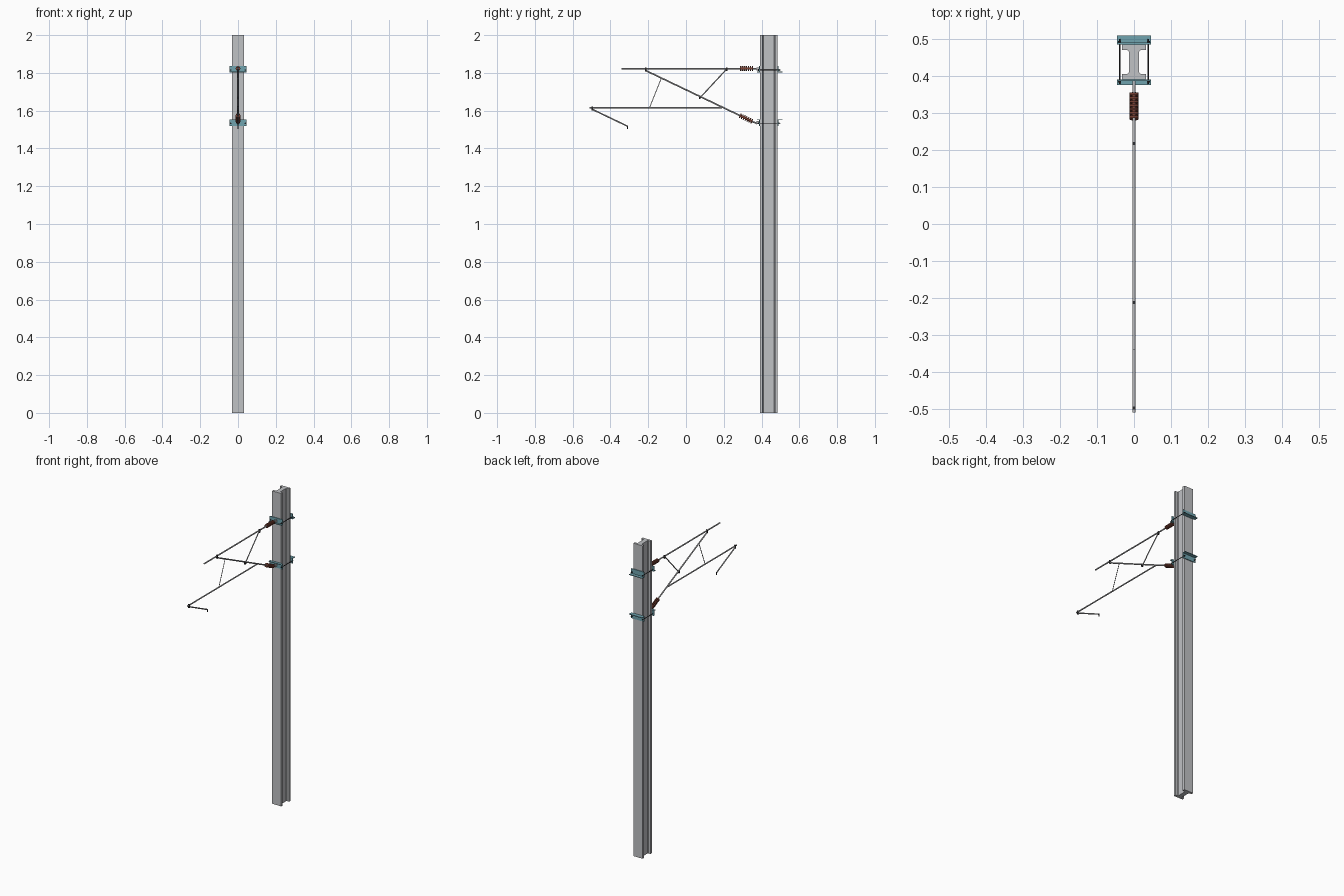
import bpy, bmesh, math
from mathutils import Vector

if "Cube" in bpy.data.objects:
    bpy.data.objects.remove(bpy.data.objects["Cube"])


def mat(name, r, g, b):
    m = bpy.data.materials.new(name)
    m.diffuse_color = (r, g, b, 1)
    m.use_nodes = True
    m.node_tree.nodes["Principled BSDF"].inputs["Base Color"].default_value = m.diffuse_color
    return m


STEEL = mat("galvanised_steel", 0.53, 0.54, 0.56)
TUBE = mat("tube_grey", 0.50, 0.50, 0.51)
TEAL = mat("bracket_teal", 0.16, 0.37, 0.43)
BROWN = mat("insulator_brown", 0.20, 0.055, 0.035)
BLACK = mat("dark_fitting", 0.025, 0.025, 0.027)


def finish(name, bm, m, smooth=False):
    bmesh.ops.recalc_face_normals(bm, faces=bm.faces)
    me = bpy.data.meshes.new(name)
    bm.to_mesh(me)
    bm.free()
    me.materials.append(m)
    ob = bpy.data.objects.new(name, me)
    bpy.context.collection.objects.link(ob)
    if smooth:
        bpy.ops.object.select_all(action='DESELECT')
        ob.select_set(True)
        bpy.context.view_layer.objects.active = ob
        bpy.ops.object.shade_smooth_by_angle(angle=math.radians(40))
    return ob


def extrude(name, pts, vec, m):
    """Extrude a closed 3D profile along vec."""
    bm = bmesh.new()
    f = bm.faces.new([bm.verts.new(p) for p in pts])
    r = bmesh.ops.extrude_face_region(bm, geom=[f])
    vs = [v for v in r["geom"] if isinstance(v, bmesh.types.BMVert)]
    bmesh.ops.translate(bm, verts=vs, vec=vec)
    return finish(name, bm, m)


def lathe(name, a, b, profile, m, sides=24):
    """Turn (fraction along a-b, radius) pairs around the axis a-b."""
    a, b = Vector(a), Vector(b)
    q = (b - a).to_track_quat('Z', 'Y')
    bm = bmesh.new()
    rings = []
    for t, r in profile:
        c = a.lerp(b, t)
        ring = []
        for i in range(sides):
            w = 2 * math.pi * (i + 0.5) / sides
            ring.append(bm.verts.new(c + q @ Vector((r * math.cos(w), r * math.sin(w), 0))))
        rings.append(ring)
    for r0, r1 in zip(rings, rings[1:]):
        for i in range(sides):
            j = (i + 1) % sides
            bm.faces.new((r0[i], r0[j], r1[j], r1[i]))
    bm.faces.new(rings[0])
    bm.faces.new(rings[-1])
    return finish(name, bm, m, sides > 6)


def rod(name, a, b, r, m, sides=24):
    return lathe(name, a, b, [(0, r), (1, r)], m, sides)


def insulator(name, a, b, ribs=7):
    """Flat discs on a thinner core."""
    prof = []
    for i in range(ribs):
        prof += [(i / ribs, 0.0125), ((i + 0.6) / ribs, 0.0125)]
        if i < ribs - 1:
            prof += [((i + 0.6) / ribs, 0.006), ((i + 1) / ribs, 0.006)]
    return lathe(name, a, b, prof, BROWN)


def box(name, c, s, m):
    x, y, z = c
    w, d, h = (k / 2 for k in s)
    pts = [(x - w, y - d, z - h), (x + w, y - d, z - h), (x + w, y + d, z - h), (x - w, y + d, z - h)]
    return extrude(name, pts, (0, 0, 2 * h), m)


# H-section mast, thickened where flange meets web
Y0, Y1 = 0.391, 0.485
half = [(0.032, Y0), (0.032, Y0 + 0.015), (0.018, Y0 + 0.015), (0.014, Y0 + 0.019),
        (0.014, Y1 - 0.019), (0.018, Y1 - 0.015), (0.032, Y1 - 0.015), (0.032, Y1)]
prof = half + [(-x, y) for x, y in reversed(half)]
extrude("mast", [(x, y, 0) for x, y in prof], (0, 0, 2), STEEL)

# Clamp brackets: an angle bar on each flange, tied by bolts (lower set is flipped)
for tag, zc, zb, flip in (("upper", 1.820, 1.815, 1), ("lower", 1.537, 1.533, -1)):
    for side, y, d, depth in (("front", Y0, -1, 0.016), ("back", Y1, 1, 0.025)):
        lshape = [(0, -0.017), (depth, -0.017), (depth, -0.013),
                  (0.005, -0.013), (0.005, 0.017), (0, 0.017)]
        extrude(f"{tag}_{side}_bracket",
                [(-0.046, y + d * u, zc + flip * v) for u, v in lshape], (0.092, 0, 0), TEAL)
    for s, sx in (("left", -0.039), ("right", 0.039)):
        rod(f"{tag}_{s}_tie_bolt", (sx, 0.378, zb), (sx, 0.500, zb), 0.0022, BLACK)
        for n, y in (("front", Y0 - 0.009), ("back", Y1 + 0.005)):
            rod(f"{tag}_{s}_{n}_nut", (sx, y, zb), (sx, y + 0.004, zb), 0.0045, BLACK, 6)
    # hinge fitting for the arm
    box(f"{tag}_hinge", (0, 0.380, zc), (0.009, 0.012, 0.016), TUBE)

# Top tube with insulator
ZT = 1.823
rod("top_tube", (0, -0.341, ZT), (0, 0.376, ZT), 0.0042, TUBE)
insulator("top_insulator", (0, 0.287, ZT), (0, 0.359, ZT))

# Diagonal tube with insulator
A, B = Vector((0, 0.376, 1.531)), Vector((0, -0.212, 1.812))
rod("diagonal_tube", A, B, 0.0042, TUBE)
insulator("diagonal_insulator", A.lerp(B, 0.155), A.lerp(B, 0.035))

# Registration tube and steady arm with its wire clip
rod("registration_tube", (0, -0.51, 1.616), (0, 0.190, 1.616), 0.0040, TUBE)
rod("steady_arm", (0, -0.498, 1.608), (0, -0.310, 1.518), 0.0038, TUBE)
rod("wire_clip", (0, -0.310, 1.521), (0, -0.310, 1.504), 0.0030, BLACK)

# Brace and thin dropper
rod("brace", (0, 0.215, 1.820), (0, 0.072, 1.666), 0.0032, TUBE)
rod("dropper", (0, -0.130, 1.773), (0, -0.193, 1.616), 0.0020, TUBE)

# Dark clamps at the joints
for name, y, z, h in (("top_joint_clamp", -0.212, 1.818, 0.022), ("brace_top_clamp", 0.217, 1.819, 0.020),
                      ("brace_foot_clamp", 0.073, 1.668, 0.014), ("steady_arm_clamp", -0.497, 1.611, 0.022)):
    box(name, (0, y, z), (0.009, 0.008, h), BLACK)
